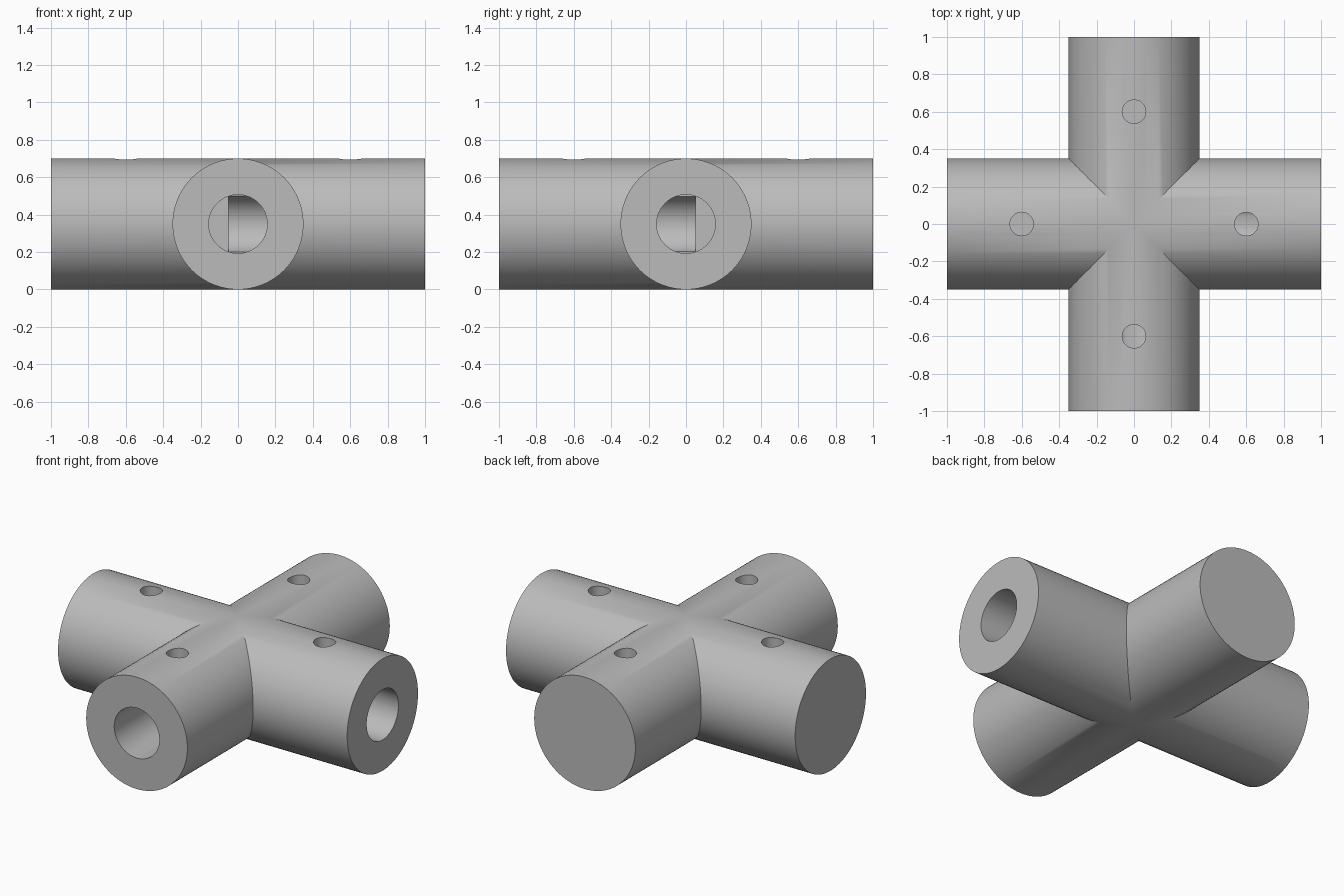
import bpy, bmesh, math
from mathutils import Matrix, Vector

if "Cube" in bpy.data.objects:
    bpy.data.objects.remove(bpy.data.objects["Cube"])

R, SIDES = 0.35, 96            # arm radius, which is also the axis height
BORE, PIN = 0.157, 0.063       # radii of the sockets and the pin holes

grey = bpy.data.materials.new("plain_grey")
grey.use_nodes = True
colour = (0.5, 0.5, 0.5, 1)
grey.diffuse_color = colour
grey.node_tree.nodes["Principled BSDF"].inputs["Base Color"].default_value = colour


def make_object(name, bm):
    mesh = bpy.data.meshes.new(name)
    bm.to_mesh(mesh)
    bm.free()
    mesh.materials.append(grey)
    obj = bpy.data.objects.new(name, mesh)
    bpy.context.collection.objects.link(obj)
    return obj


def cutter(name, start, end, radius, sides):
    start, end = Vector(start), Vector(end)
    axis = end - start
    bm = bmesh.new()
    bmesh.ops.create_cone(
        bm, cap_ends=True, segments=sides, radius1=radius, radius2=radius, depth=axis.length,
        matrix=Matrix.Translation((start + end) / 2) @ axis.to_track_quat("Z", "Y").to_matrix().to_4x4())
    obj = make_object(name, bm)
    obj.hide_render = True
    return obj


# Four round arms, mitred together at the centre
bm = bmesh.new()
for quarter in range(4):
    turn = Matrix.Rotation(quarter * math.pi / 2, 3, "Z")
    outer, inner = [], []
    for i in range(SIDES):
        a = 2 * math.pi * i / SIDES
        y, z = R * math.cos(a), R + R * math.sin(a)
        outer.append(bm.verts.new(turn @ Vector((1, y, z))))
        inner.append(bm.verts.new(turn @ Vector((abs(y), y, z))))
    bm.faces.new(outer)
    for i in range(SIDES):
        j = (i + 1) % SIDES
        bm.faces.new((outer[i], inner[i], inner[j], outer[j]))
bmesh.ops.remove_doubles(bm, verts=bm.verts, dist=1e-5)
bmesh.ops.recalc_face_normals(bm, faces=bm.faces)
connector = make_object("cross_connector", bm)

# Two blind sockets that meet inside, and a pin hole in the top of each arm
cutters = [
    cutter("left_socket_cutter", (-0.05, 0, R), (1.1, 0, R), BORE, 64),
    cutter("front_socket_cutter", (0, 0.05, R), (0, -1.1, R), BORE - 0.0005, 64),
]
for x, y in ((0.6, 0), (-0.6, 0), (0, 0.6), (0, -0.6)):
    cutters.append(cutter("pin_hole_cutter", (x, y, R + 0.01), (x, y, 0.8), PIN, 40))
for tool in cutters:
    cut = connector.modifiers.new(tool.name, "BOOLEAN")
    cut.operation, cut.solver, cut.object = "DIFFERENCE", "EXACT", tool

# Bake the cuts and drop the cutters
graph = bpy.context.evaluated_depsgraph_get()
baked = bpy.data.meshes.new_from_object(connector.evaluated_get(graph))
connector.modifiers.clear()
connector.data = baked
for tool in cutters:
    bpy.data.objects.remove(tool)
for face in baked.polygons:
    face.material_index = 0

# Smooth walls with crisp rims
bpy.ops.object.select_all(action="DESELECT")
connector.select_set(True)
bpy.context.view_layer.objects.active = connector
bpy.ops.object.shade_smooth_by_angle(angle=math.radians(33))
